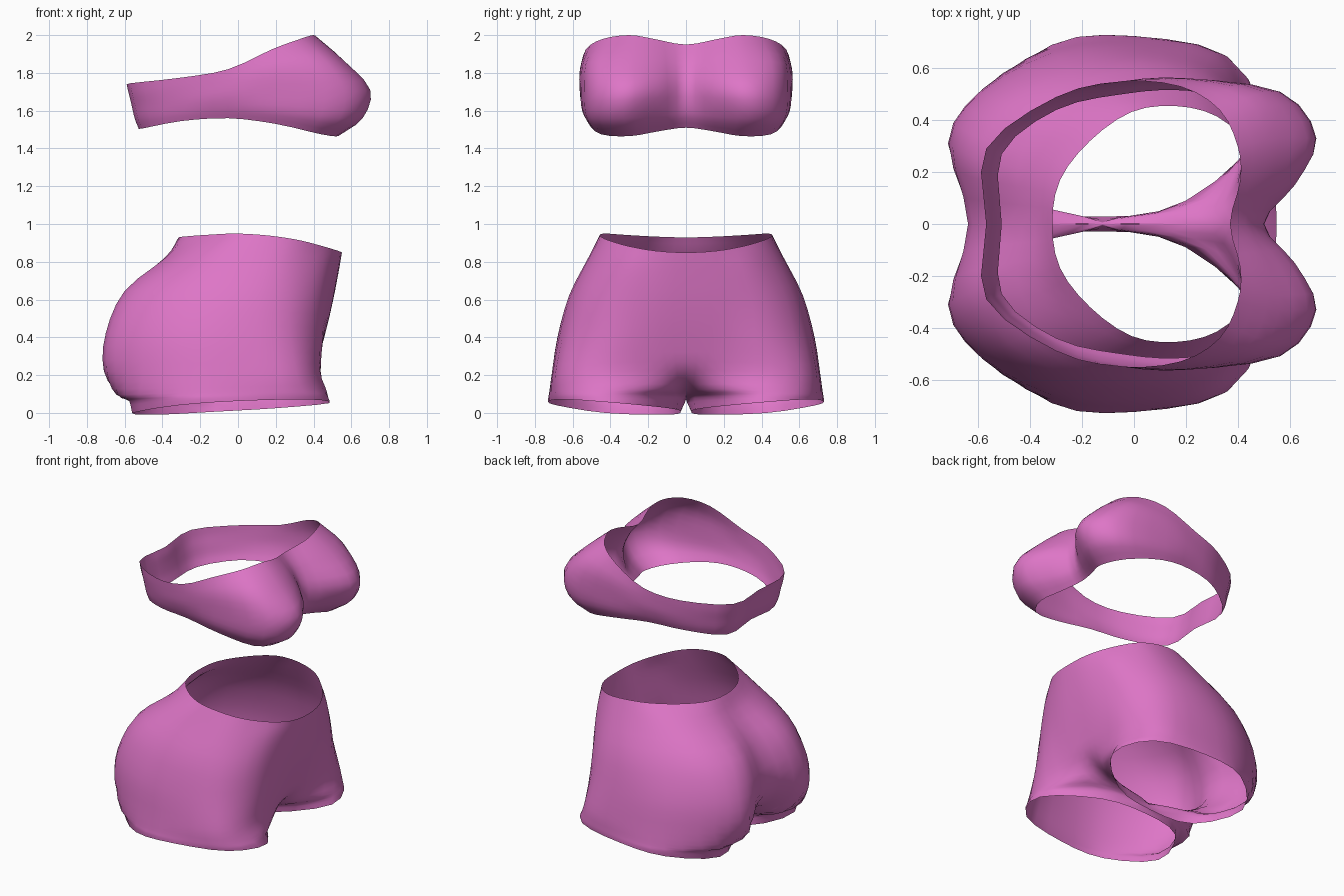
import bpy, bmesh
from mathutils import Vector

if "Cube" in bpy.data.objects:
    bpy.data.objects.remove(bpy.data.objects["Cube"])

STEPS = 3  # samples between neighbouring profile points

pink = bpy.data.materials.new("orchid_pink")
pink.diffuse_color = (0.73, 0.18, 0.57, 1)
pink.use_nodes = True
pink.node_tree.nodes["Principled BSDF"].inputs["Base Color"].default_value = pink.diffuse_color


def spline(before, pts, after):
    """Smooth curve through pts; before/after set the end tangents."""
    p = [before] + pts + [after]
    out = []
    for i in range(1, len(p) - 2):
        a, b, c, d = p[i - 1:i + 3]
        for k in range(STEPS):
            t = k / STEPS
            out.append(0.5 * (2 * b + (c - a) * t + (2 * a - 5 * b + 4 * c - d) * t * t
                              + (3 * b - a - 3 * c + d) * t ** 3))
    return out + [pts[-1].copy()]


def flip(v):
    return Vector((v.x, -v.y, v.z))


def half_ring(r):
    if r[0].y > 0:  # a closed leg ring, clear of the centre seam
        return spline(r[-2], r, r[1])
    return spline(flip(r[1]), r, flip(r[-2]))


def loft(name, rows, closed_from=None):
    """Skin half rings running from centre front to centre back, then mirror in y.
    From ring closed_from on, front and back ends meet to form a leg tube."""
    rings = [half_ring(r) for r in rows]
    cols = [spline(2 * c[0] - c[1], list(c), 2 * c[-1] - c[-2]) for c in zip(*rings)]
    if closed_from is not None:
        for i in range(closed_from * STEPS, len(cols[0])):
            mid = (cols[0][i] + cols[-1][i]) / 2
            cols[0][i], cols[-1][i] = mid, mid.copy()
    bm = bmesh.new()
    for side in (1, -1):
        grid = [[bm.verts.new((v.x, v.y * side, v.z)) for v in c] for c in cols]
        for a, b in zip(grid, grid[1:]):
            for i in range(len(a) - 1):
                bm.faces.new((a[i], a[i + 1], b[i + 1], b[i]))
    bmesh.ops.remove_doubles(bm, verts=bm.verts, dist=0.0005)
    bmesh.ops.recalc_face_normals(bm, faces=bm.faces)
    # make the outside of the cloth the front side
    if sum(f.normal.dot(Vector((f.calc_center_median().x, f.calc_center_median().y, 0)))
           for f in bm.faces) < 0:
        bmesh.ops.reverse_faces(bm, faces=bm.faces)
    me = bpy.data.meshes.new(name)
    bm.to_mesh(me)
    bm.free()
    me.materials.append(pink)
    for p in me.polygons:
        p.use_smooth = True
    ob = bpy.data.objects.new(name, me)
    bpy.context.collection.objects.link(ob)
    return ob


# Bandeau top: upper hem, upper cup, fullest line, lower cup, lower hem
bandeau = [
    [(.37, 0, 1.95), (.41, .17, 1.98), (.40, .3, 2.0), (.33, .44, 1.98), (.18, .53, 1.925),
     (-.05, .55, 1.82), (-.3, .49, 1.775), (-.57, .29, 1.745), (-.57, 0, 1.735)],
    [(.45, 0, 1.85), (.52, .16, 1.87), (.56, .33, 1.865), (.47, .5, 1.855), (.2, .56, 1.82),
     (-.05, .55, 1.76), (-.3, .485, 1.72), (-.56, .29, 1.69), (-.555, 0, 1.69)],
    [(.5, 0, 1.72), (.62, .15, 1.72), (.7, .33, 1.71), (.56, .51, 1.7), (.2, .56, 1.7),
     (-.05, .545, 1.68), (-.3, .475, 1.65), (-.545, .285, 1.63), (-.545, 0, 1.63)],
    [(.49, 0, 1.59), (.57, .15, 1.57), (.66, .33, 1.56), (.54, .5, 1.56), (.2, .55, 1.6),
     (-.05, .525, 1.61), (-.3, .46, 1.59), (-.53, .28, 1.56), (-.53, 0, 1.565)],
    [(.44, 0, 1.51), (.48, .15, 1.49), (.53, .3, 1.465), (.44, .45, 1.475), (.2, .515, 1.53),
     (-.05, .5, 1.56), (-.3, .44, 1.545), (-.51, .27, 1.505), (-.51, 0, 1.51)],
]
loft("bandeau_top", [[Vector(p) for p in r] for r in bandeau])

# Shorts body: each ring has its height from z = a + b*x + c*y*y, waist to crotch
body = [
    ((.90, -.092, .26), [(.55, 0), (.53, .16), (.45, .3), (.32, .415), (.16, .455),
                         (-.01, .432), (-.17, .32), (-.285, .17), (-.315, 0)]),
    ((.795, -.066, .1), [(.535, 0), (.52, .17), (.45, .35), (.28, .485), (.09, .52),
                         (-.12, .49), (-.29, .38), (-.38, .2), (-.38, 0)]),
    ((.609, -.058, .03), [(.5, 0), (.49, .2), (.43, .42), (.27, .57), (.03, .62),
                          (-.24, .585), (-.48, .46), (-.6, .25), (-.54, 0)]),
    ((.397, -.037, 0), [(.45, 0), (.45, .2), (.43, .44), (.28, .625), (0, .68),
                        (-.3, .65), (-.58, .5), (-.7, .3), (-.64, 0)]),
    ((.225, 0, -.04), [(.39, 0), (.41, .16), (.435, .45), (.31, .66), (0, .71),
                       (-.3, .68), (-.585, .52), (-.71, .3), (-.57, 0)]),
    ((.115, .03, 0), [(.22, 0), (.36, .12), (.465, .41), (.34, .655), (0, .72),
                      (-.31, .69), (-.6, .48), (-.62, .19), (-.37, 0)]),
]
# Leg openings: crotch line, then cuff
legs = [
    ((.075, .03, .02), [(-.12, 0), (.24, .09), (.475, .38), (.36, .645), (0, .724),
                        (-.32, .69), (-.575, .44), (-.46, .11), (-.12, 0)]),
    ((.013, .055, .095), [(-.12, .028), (.2, .09), (.485, .36), (.37, .635), (0, .725),
                          (-.32, .685), (-.56, .42), (-.42, .09), (-.12, .028)]),
]
loft("shorts", [[Vector((x, y, a + b * x + c * y * y)) for x, y in pts]
                for (a, b, c), pts in body + legs], closed_from=len(body))
